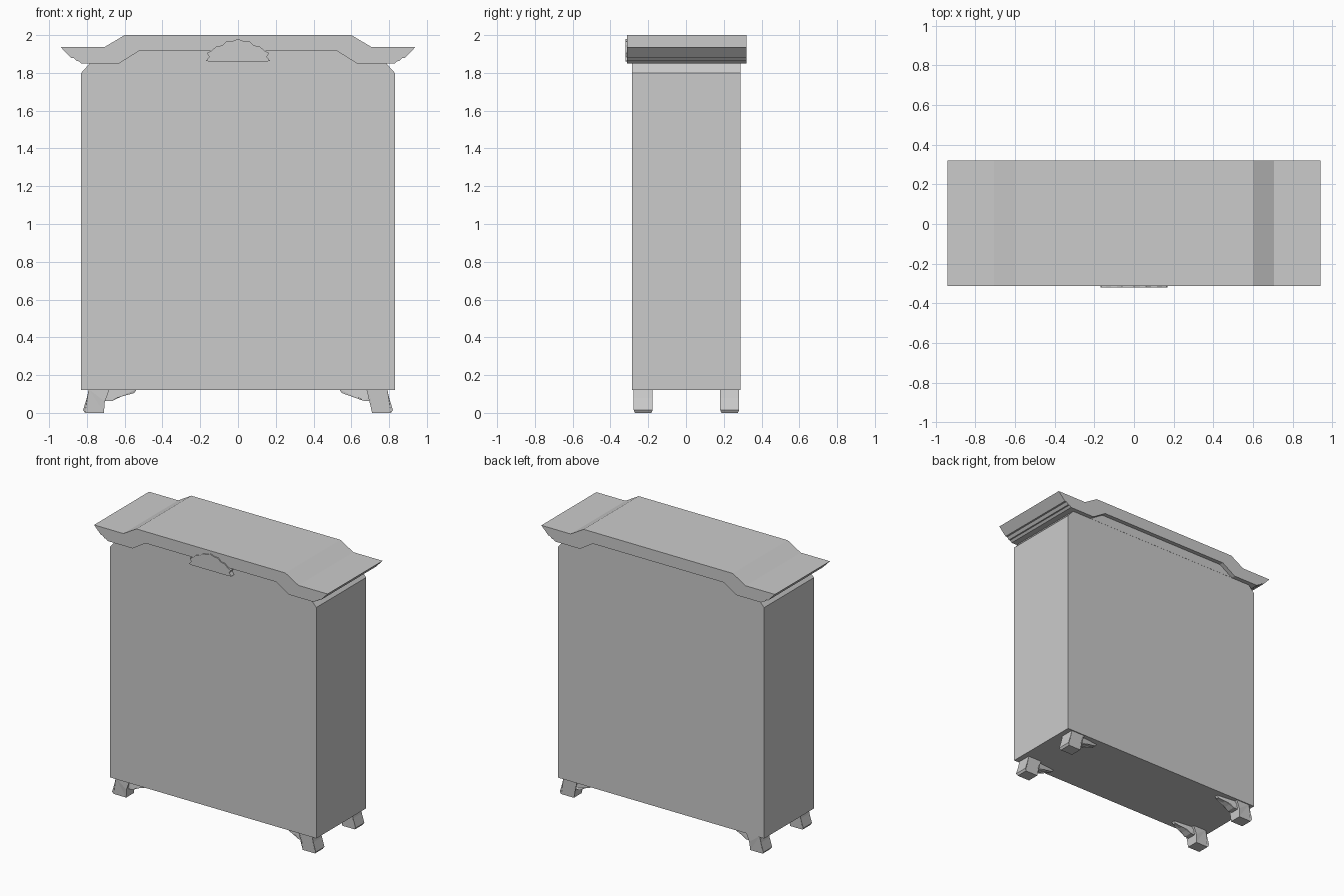
import bpy, bmesh

if "Cube" in bpy.data.objects:
    bpy.data.objects.remove(bpy.data.objects["Cube"])


def extrude_profile(name, pts, y0, y1, y_in=0.0, tip=None):
    """Extrude an x-z outline along y; vertices listed in tip are narrowed by y_in."""
    tip = tip or ()
    bm = bmesh.new()
    rings = []
    for y, s in ((y0, 1), (y1, -1)):
        rings.append([bm.verts.new((x, y + (s * y_in if i in tip else 0), z))
                      for i, (x, z) in enumerate(pts)])
    n = len(pts)
    bm.faces.new(rings[0])
    bm.faces.new(rings[1][::-1])
    for i in range(n):
        j = (i + 1) % n
        bm.faces.new((rings[0][i], rings[0][j], rings[1][j], rings[1][i]))
    # planar caps stay whole, tapered ones are split
    if tip:
        bmesh.ops.triangulate(bm, faces=[f for f in bm.faces if len(f.verts) > 4])
    bmesh.ops.recalc_face_normals(bm, faces=bm.faces)
    me = bpy.data.meshes.new(name)
    bm.to_mesh(me)
    bm.free()
    ob = bpy.data.objects.new(name, me)
    bpy.context.collection.objects.link(ob)
    return ob


def mirrored(half):
    """Complete a right-hand outline with its left-hand mirror."""
    return half + [(-x, z) for x, z in reversed(half) if x > 0]


# Cabinet body with chamfered upper corners
extrude_profile("cabinet_body",
                mirrored([(0.83, 0.12), (0.83, 1.80), (0.785, 1.85)]),
                -0.285, 0.288)

# Crown with flared ends, open below in a shallow trapezoid
outer = [(0, 2.0), (0.60, 2.0), (0.705, 1.938), (0.94, 1.938),
         (0.885, 1.88), (0.872, 1.88), (0.855, 1.863), (0.845, 1.863),
         (0.83, 1.85), (0.63, 1.85), (0.525, 1.915)]
extrude_profile("crown", mirrored(outer), -0.312, 0.32)

# Panel filling the crown recess, set back from both faces
extrude_profile("crown_panel", mirrored([(0.63, 1.85), (0.525, 1.915)]),
                -0.286, 0.289)

# Shell-like ornament in the middle of the crown front
shell = [(0.145, 1.86), (0.17, 1.863), (0.153, 1.885), (0.165, 1.905),
         (0.14, 1.918), (0.115, 1.94), (0.085, 1.945), (0.06, 1.967),
         (0.03, 1.968), (0.0, 1.98)]
extrude_profile("crown_ornament", mirrored(shell), -0.32, -0.28)

# Four splayed feet, each with a curved bracket
foot = [(0.79, 0.125), (0.80, 0.08), (0.82, 0.015), (0.81, 0.0), (0.71, 0.0),
        (0.705, 0.06), (0.695, 0.10), (0.68, 0.125)]
bracket = [(0.72, 0.125), (0.72, 0.062), (0.67, 0.062), (0.64, 0.08),
           (0.605, 0.095), (0.55, 0.105), (0.535, 0.125)]
for row, yc in (("front", -0.227), ("back", 0.231)):
    for side, s in (("left", -1), ("right", 1)):
        extrude_profile(f"{row}_{side}_foot", [(s * x, z) for x, z in foot],
                        yc - 0.05, yc + 0.05, 0.006, (3, 4))
        extrude_profile(f"{row}_{side}_bracket", [(s * x, z) for x, z in bracket],
                        yc - 0.032, yc + 0.032, 0.02, (4, 5, 6))
